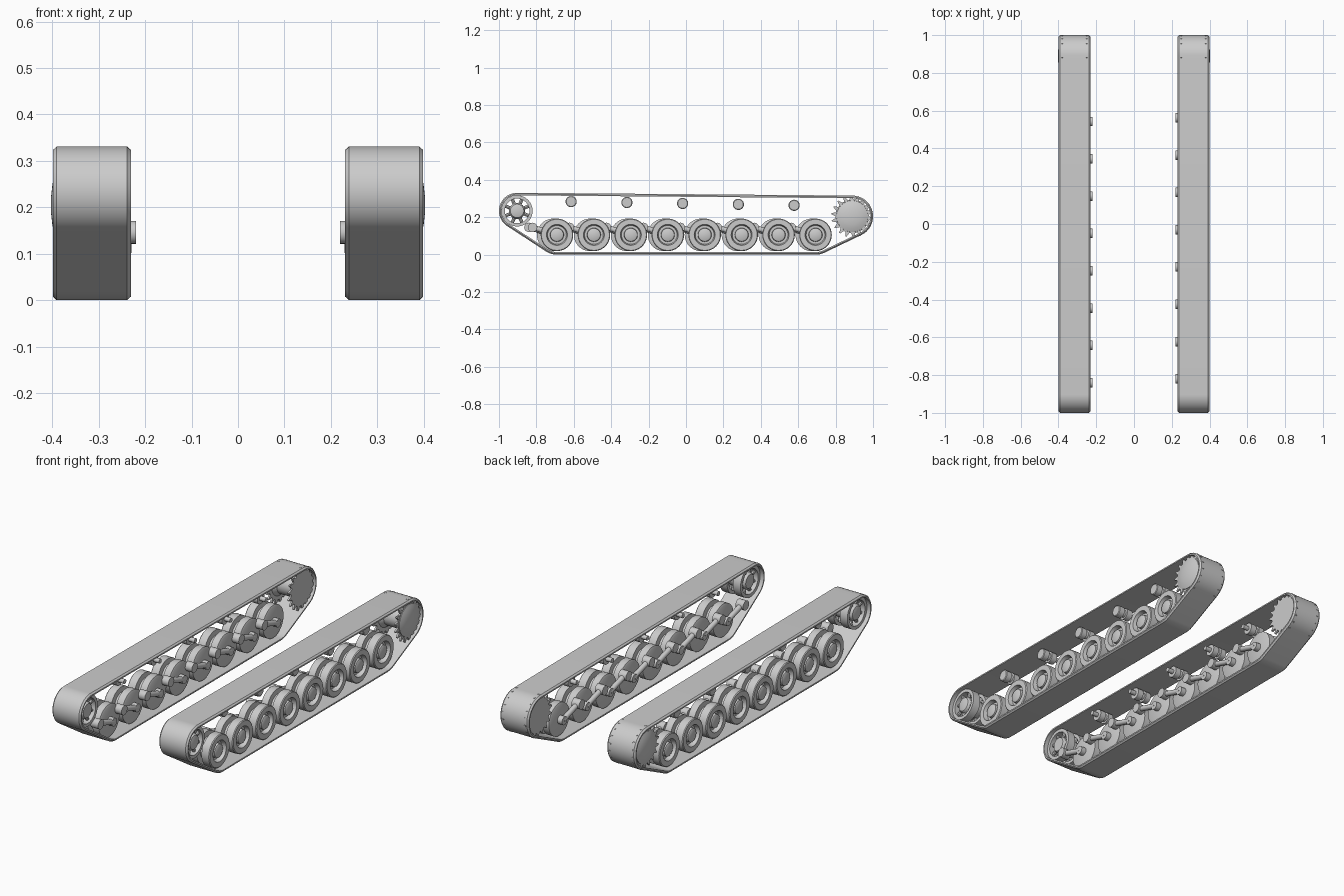
import bpy, bmesh, math
from math import sin, cos, pi, atan2, acos, hypot
from mathutils import Vector

cube = bpy.data.objects.get("Cube")
if cube:
    bpy.data.objects.remove(cube, do_unlink=True)

grey = bpy.data.materials.new("plain grey")
grey.use_nodes = True
grey.diffuse_color = (0.6, 0.6, 0.6, 1)
grey.node_tree.nodes["Principled BSDF"].inputs["Base Color"].default_value = (0.6, 0.6, 0.6, 1)

TRACK_X = 0.315          # middle of each track
WHEELS, PITCH = 8, 0.1975


def finish(bm, name, angle=35):
    bmesh.ops.recalc_face_normals(bm, faces=bm.faces)
    mesh = bpy.data.meshes.new(name)
    bm.to_mesh(mesh)
    bm.free()
    mesh.materials.append(grey)
    obj = bpy.data.objects.new(name, mesh)
    bpy.context.collection.objects.link(obj)
    bpy.ops.object.select_all(action='DESELECT')
    obj.select_set(True)
    bpy.context.view_layer.objects.active = obj
    bpy.ops.object.shade_smooth_by_angle(angle=math.radians(angle))
    return obj


def skin(bm, rings, closed):
    """Join rings of vertices with quads; closed also joins the last to the first."""
    n = len(rings[0])
    pairs = list(zip(rings, rings[1:])) + ([(rings[-1], rings[0])] if closed else [])
    for a, b in pairs:
        for i in range(n):
            j = (i + 1) % n
            bm.faces.new((a[i], a[j], b[j], b[i]))
    if not closed:
        bm.faces.new(rings[0])
        bm.faces.new(rings[-1])


def lathe(bm, side, profile, y, z, closed=False, segs=40):
    """Turn (outward offset, radius) points about an axle along x."""
    rings = []
    for u, r in profile:
        rings.append([bm.verts.new((side * (TRACK_X + u), y + r * cos(2 * pi * i / segs),
                                    z + r * sin(2 * pi * i / segs))) for i in range(segs)])
    skin(bm, rings, closed)


def rod(bm, start, end, radius, segs=16):
    a, b = Vector(start), Vector(end)
    d = b - a
    mat = d.to_track_quat('Z', 'Y').to_matrix().to_4x4()
    mat.translation = (a + b) / 2
    bmesh.ops.create_cone(bm, cap_ends=True, segments=segs, radius1=radius,
                          radius2=radius, depth=d.length, matrix=mat)


def gear(bm, side, u0, u1, y, z, root, tip, teeth):
    """Flat toothed plate with narrow pointed teeth."""
    steps = [(0, root), (0.3, root), (0.58, tip), (0.72, tip)]
    outline = [(r, 2 * pi * (t + f) / teeth) for t in range(teeth) for f, r in steps]
    rings = [[bm.verts.new((side * (TRACK_X + u), y + r * cos(a), z + r * sin(a)))
              for r, a in outline] for u in (u0, u1)]
    skin(bm, rings, False)


def belt_path(circles):
    """Outer line round the circles, anticlockwise, as (point, normal) pairs."""
    n = len(circles)
    angles = []
    for i in range(n):
        (y0, z0, r0), (y1, z1, r1) = circles[i], circles[(i + 1) % n]
        dy, dz = y1 - y0, z1 - z0
        angles.append(atan2(dz, dy) - acos((r0 - r1) / hypot(dy, dz)))
    path = []
    for i, (y, z, r) in enumerate(circles):
        a0, a1 = angles[i - 1], angles[i]
        sweep = (a1 - a0) % (2 * pi)
        count = max(4, int(sweep / 0.1))
        for k in range(count + 1):
            a = a0 + sweep * k / count
            path.append((y + r * cos(a), z + r * sin(a), cos(a), sin(a)))
    return path


IDLER = (-0.903, 0.234)
SPROCKET = (0.889, 0.205)
BELT = belt_path([(-0.69, 0.107, 0.107), (0.694, 0.107, 0.107),
                  (*SPROCKET, 0.111), (*IDLER, 0.097)])
# Belt cross-section: (offset across, depth below outer line)
SECTION = [(-0.076, 0), (0.076, 0), (0.081, 0.005), (0.084, 0.007),
           (0.084, 0.014), (-0.084, 0.014), (-0.084, 0.007), (-0.081, 0.005)]

for side, label, shift in ((1, "left", 0), (-1, "right", -0.02)):
    def at(u, y, z):
        return (side * (TRACK_X + u), y, z)

    # Track belt
    bm = bmesh.new()
    skin(bm, [[bm.verts.new(at(u, y - ny * d, z - nz * d)) for u, d in SECTION]
              for y, z, ny, nz in BELT], True)
    finish(bm, label + "_track_belt")

    # Road wheels: paired tyres with a groove, dished outside and flat inside
    tyre = [(-0.056, 0.078), (-0.052, 0.087), (-0.014, 0.087), (-0.012, 0.06), (0.012, 0.06),
            (0.014, 0.087), (0.056, 0.087), (0.06, 0.083), (0.06, 0.056), (0.036, 0.05),
            (0.036, 0.037), (0.054, 0.035), (0.058, 0.028)]
    wheels, arms = bmesh.new(), bmesh.new()
    for i in range(WHEELS):
        y, z = -0.69 + PITCH * i + shift, 0.106
        lathe(wheels, side, tyre, y, z)
        # Suspension arm leading forward to its pivot
        py, pz = y - 0.13, 0.146
        rod(arms, at(-0.095, py, pz), at(-0.05, py, pz), 0.025, 20)
        rod(arms, at(-0.072, py, pz), at(-0.072, y, z), 0.014)
        rod(arms, at(-0.084, y, z), at(-0.05, y, z), 0.022, 20)
    finish(wheels, label + "_road_wheels")
    finish(arms, label + "_suspension_arms")

    # Return rollers on short axles
    bm = bmesh.new()
    roller = [(-0.078, 0.012), (-0.045, 0.012), (-0.045, 0.03), (-0.012, 0.03), (-0.012, 0.02),
              (0.006, 0.02), (0.006, 0.03), (0.037, 0.03), (0.04, 0.026)]
    for i in range(5):
        lathe(bm, side, roller, -0.614 + 0.298 * i, 0.284 - 0.005 * i, segs=24)
    finish(bm, label + "_return_rollers")

    # Spoked front idler
    bm = bmesh.new()
    y, z = IDLER
    for u in (-0.04, 0.04):
        lathe(bm, side, [(u - 0.022, 0.066), (u - 0.022, 0.083), (u + 0.022, 0.083),
                         (u + 0.022, 0.066)], y, z, closed=True)
        for k in range(8):
            a = pi * (k + 0.5) / 4
            rod(bm, at(u, y + 0.035 * cos(a), z + 0.035 * sin(a)),
                at(u, y + 0.072 * cos(a), z + 0.072 * sin(a)), 0.009, 8)
    lathe(bm, side, [(-0.06, 0.036), (-0.05, 0.043), (0.05, 0.043), (0.06, 0.036),
                     (0.065, 0.02)], y, z)
    finish(bm, label + "_idler")

    # Rear drive sprocket: two toothed plates, drum and domed cover
    bm = bmesh.new()
    y, z = SPROCKET
    for u in (-0.065, 0.065):
        gear(bm, side, u - 0.005, u + 0.005, y, z, 0.09, 0.1125, 18)
    lathe(bm, side, [(-0.065, 0.075), (-0.04, 0.055), (0.04, 0.055), (0.065, 0.075)], y, z)
    finish(bm, label + "_drive_sprocket")
    bm = bmesh.new()
    lathe(bm, side, [(0.068, 0.085), (0.073, 0.084), (0.08, 0.066), (0.085, 0.043),
                     (0.0875, 0.02), (0.088, 0.006)], y, z)
    finish(bm, label + "_sprocket_cover")
